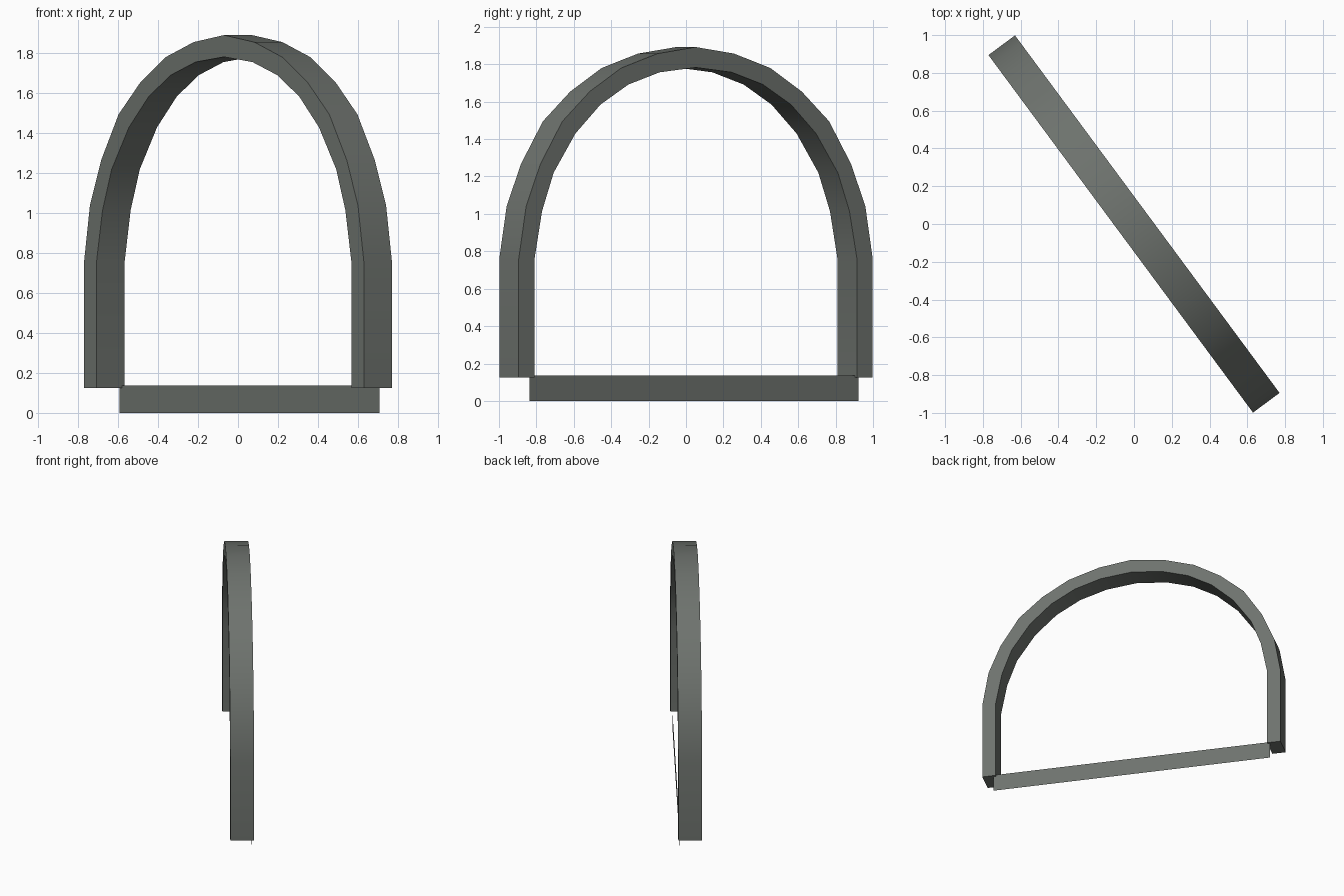
import bpy, bmesh
from mathutils import Vector

if "Cube" in bpy.data.objects:
    bpy.data.objects.remove(bpy.data.objects["Cube"])

# The frame stands in a vertical plane turned about z
U = Vector((0.595, -0.804, 0))   # along the width
V = Vector((0.804, 0.595, 0))    # along the depth
DEPTH = 0.175

mat = bpy.data.materials.new("dark grey")
mat.diffuse_color = (0.156, 0.171, 0.156, 1)
mat.use_nodes = True
mat.node_tree.nodes["Principled BSDF"].inputs["Base Color"].default_value = mat.diffuse_color


def place(s, d, z):
    return U * s + V * d + Vector((0, 0, z))


def make_object(name, bm):
    mesh = bpy.data.meshes.new(name)
    bm.to_mesh(mesh)
    bm.free()
    obj = bpy.data.objects.new(name, mesh)
    bpy.context.collection.objects.link(obj)
    mesh.materials.append(mat)
    return obj


def mirrored(half):
    """Half profile from foot to crown, continued down the other side."""
    return half + [(-s, z) for s, z in reversed(half[:-1])]


# Arch: outer and inner half profiles (distance from centre, height)
outer = mirrored([(1.177, 0.125), (1.177, 0.76), (1.128, 1.04), (1.034, 1.265),
                  (0.887, 1.495), (0.704, 1.655), (0.496, 1.78), (0.255, 1.857), (0, 1.892)])
inner = mirrored([(1.072, 0.125), (1.072, 0.76), (1.022, 1.015), (0.945, 1.22),
                  (0.80, 1.43), (0.633, 1.585), (0.447, 1.692), (0.24, 1.757), (0, 1.783)])

bm = bmesh.new()
rings = []
for (so, zo), (si, zi) in zip(outer, inner):
    rings.append([bm.verts.new(place(s, d, z)) for s, z, d in (
        (so, zo, -DEPTH / 2), (so, zo, DEPTH / 2),
        (si, zi, DEPTH / 2), (si, zi, -DEPTH / 2))])
for a, b in zip(rings, rings[1:]):
    for i in range(4):
        j = (i + 1) % 4
        bm.faces.new((a[i], a[j], b[j], b[i]))
bm.faces.new(rings[0])
bm.faces.new(rings[-1])
bmesh.ops.recalc_face_normals(bm, faces=bm.faces)
arch = make_object("arch", bm)
bpy.context.view_layer.objects.active = arch
arch.select_set(True)
bpy.ops.object.shade_smooth_by_angle(angle=0.52)

# Sill: a thin flat strip joining the feet near the rear face
bm = bmesh.new()
bm.faces.new([bm.verts.new(place(s, 0.072, z)) for s, z in (
    (-1.093, 0), (1.093, 0), (1.093, 0.137), (-1.093, 0.137))])
make_object("sill_strip", bm)
